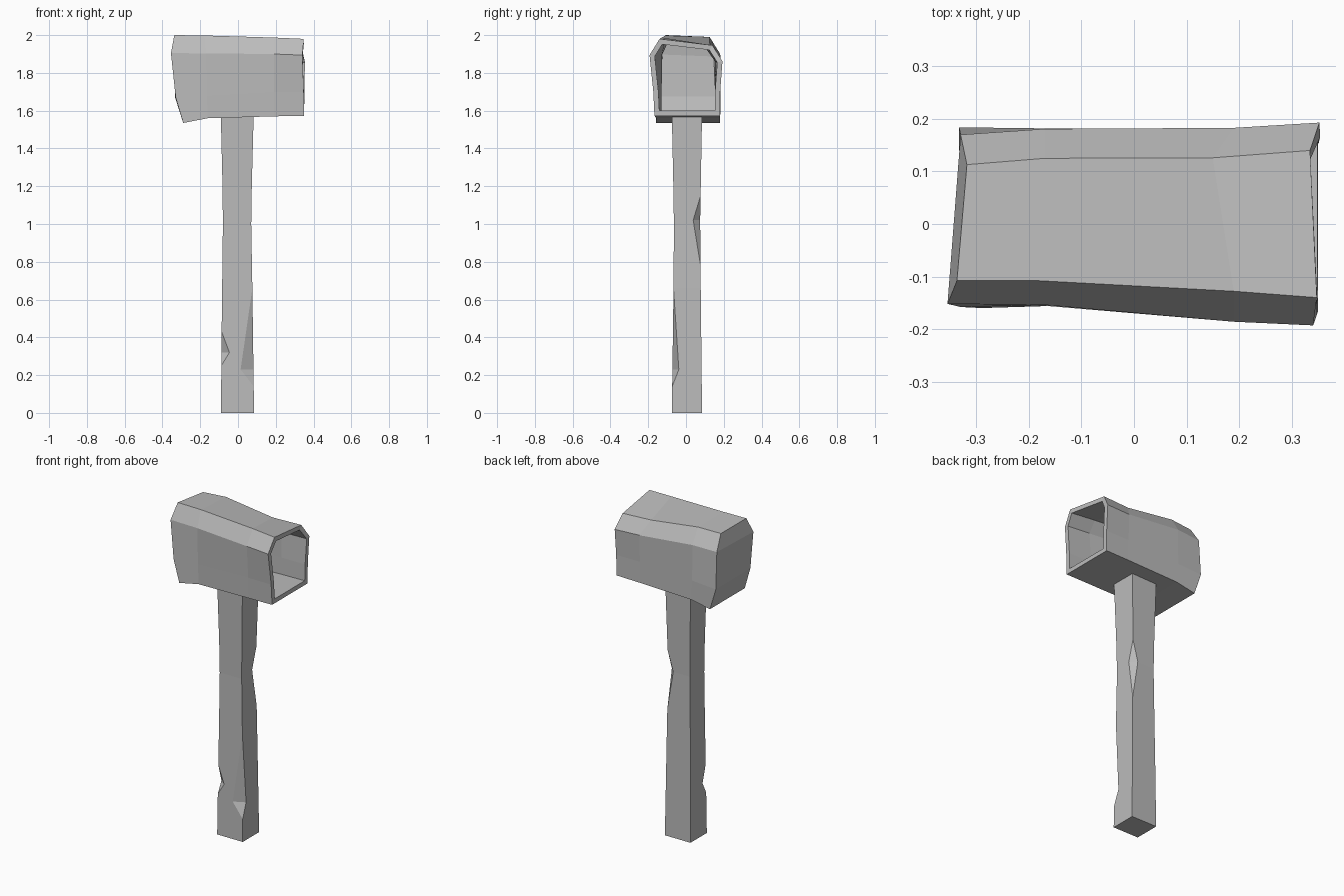
import bpy
import bmesh

cube = bpy.data.objects.get("Cube")
if cube:
    bpy.data.objects.remove(cube, do_unlink=True)

grey = bpy.data.materials.new("plain grey")
grey.use_nodes = True
colour = (0.5, 0.5, 0.5, 1)
grey.diffuse_color = colour
grey.node_tree.nodes["Principled BSDF"].inputs["Base Color"].default_value = colour


def finish(bm, name):
    bmesh.ops.remove_doubles(bm, verts=bm.verts, dist=0.0005)
    bmesh.ops.recalc_face_normals(bm, faces=bm.faces)
    mesh = bpy.data.meshes.new(name)
    bm.to_mesh(mesh)
    bm.free()
    mesh.materials.append(grey)
    obj = bpy.data.objects.new(name, mesh)
    bpy.context.collection.objects.link(obj)
    return obj


def loft(bm, sections):
    """Skin a row of closed sections with quads."""
    rings = [[bm.verts.new(p) for p in s] for s in sections]
    for a, b in zip(rings, rings[1:]):
        for i in range(len(a)):
            j = (i + 1) % len(a)
            bm.faces.new((a[i], a[j], b[j], b[i]))
    return rings


def lerp(keys, t):
    """Piecewise linear value from (position, value) pairs."""
    if t <= keys[0][0]:
        return keys[0][1]
    for (a, u), (b, v) in zip(keys, keys[1:]):
        if t <= b:
            return u + (v - u) * (t - a) / (b - a)
    return keys[-1][1]


# Head: sections run up the front side, then down the back side
head_sections = [
    [(-.29, -.16, 1.535), (-.33, -.158, 1.67), (-.355, -.152, 1.905), (-.337, -.108, 2.0),
     (-.318, .113, 1.985), (-.33, .17, 1.895), (-.333, .184, 1.67), (-.29, .18, 1.535)],
    [(-.16, -.156, 1.56), (-.165, -.156, 1.68), (-.17, -.154, 1.903), (-.18, -.108, 1.998),
     (-.17, .125, 1.99), (-.17, .181, 1.9), (-.17, .182, 1.68), (-.16, .18, 1.56)],
    [(.19, -.165, 1.57), (.19, -.172, 1.7), (.19, -.186, 1.9), (.19, -.128, 1.987),
     (.15, .126, 1.948), (.19, .183, 1.865), (.19, .18, 1.7), (.19, .18, 1.57)],
    [(.35, -.167, 1.573), (.348, -.173, 1.7), (.341, -.193, 1.894), (.348, -.14, 1.98),
     (.335, .14, 1.946), (.353, .193, 1.862), (.351, .181, 1.7), (.35, .18, 1.573)],
]
bm = bmesh.new()
end = loft(bm, head_sections)[0]
for i in range(3):
    bm.faces.new((end[i], end[i + 1], end[6 - i], end[7 - i]))
head = finish(bm, "hollow_head")
shell = head.modifiers.new("wall", 'SOLIDIFY')
shell.thickness = 0.027
shell.offset = -1
shell.use_even_offset = True

# Handle: slightly waisted square bar
left_side = [(0, .085), (.66, .076), (1.0, .07), (1.2, .073), (1.58, .083)]
right_side = [(0, -.09), (.4, -.087), (1.0, -.08), (1.2, -.082), (1.58, -.091)]
front_side = [(0, -.075), (.66, -.066), (1.0, -.064), (1.2, -.067), (1.58, -.075)]
back_side = [(0, .085), (.66, .078), (1.02, .075), (1.58, .085)]

# Corner chips: bottom, deepest point, top, cut across x, cut across y
chips = {
    (1, -1): (.14, .23, .66, .068, .034),
    (-1, -1): (.25, .32, .43, .042, .034),
    (1, 1): (.78, 1.02, 1.15, .035, .037),
}
levels = {0, .4, 1.0, 1.2, 1.58}
for chip in chips.values():
    levels.update(chip[:3])


def handle_section(z):
    points = []
    for sx, sy in ((-1, -1), (1, -1), (1, 1), (-1, 1)):
        x = lerp(left_side if sx > 0 else right_side, z)
        y = lerp(back_side if sy > 0 else front_side, z)
        cut = 0
        if (sx, sy) in chips:
            low, deep, high, cut_x, cut_y = chips[sx, sy]
            cut = lerp([(low, 0), (deep, 1), (high, 0)], z)
        pair = [(x - sx * cut * cut_x, y, z), (x, y - sy * cut * cut_y, z)] if cut else [(x, y, z)] * 2
        points += pair if sx * sy < 0 else pair[::-1]
    return points


bm = bmesh.new()
rings = loft(bm, [handle_section(z) for z in sorted(levels)])
for ring in (rings[0], rings[-1]):
    bm.faces.new(ring)
bmesh.ops.remove_doubles(bm, verts=bm.verts, dist=0.0005)
finish(bm, "handle")
